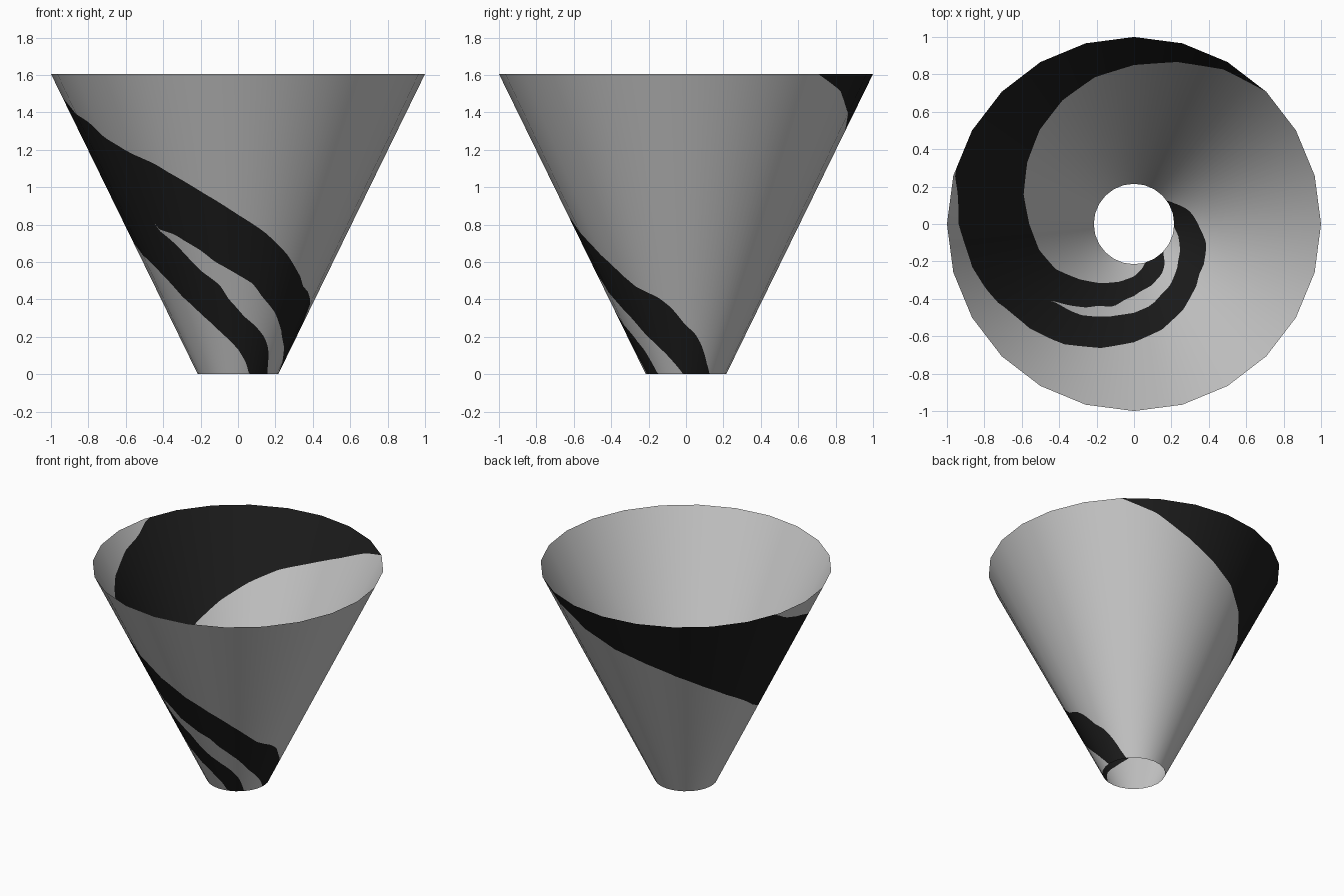
import bpy, math
from mathutils import Vector

if "Cube" in bpy.data.objects:
    bpy.data.objects.remove(bpy.data.objects["Cube"])

SIDES, SUB = 24, 6            # 24 flat sides, each cut into narrow columns
R0, R1, H = 0.215, 1.0, 1.605


def material(name, c):
    m = bpy.data.materials.new(name)
    m.diffuse_color = (c, c, c, 1)
    m.use_nodes = True
    m.node_tree.nodes["Principled BSDF"].inputs["Base Color"].default_value = m.diffuse_color
    return m


# Edges of the painted spiral as (angle in degrees, cone radius), running
# counter-clockwise from the rim down to the small opening
lower = [(45, 1), (58.6, .96), (74, .90), (90, .85), (104, .815), (117, .774),
         (134.5, .714), (150, .659), (164, .614), (180, .56), (196.7, .522),
         (209.7, .484), (224, .42), (237, .375), (251.6, .33), (270, .28),
         (280, .245), (286, R0)]
split_low = [(224, .593), (231.6, .56), (245.6, .485), (257, .45), (263, .411),
             (274.7, .367), (287, .338), (296.6, .313), (306, .279),
             (310, .254), (316, R0)]
split_high = [(224, .595), (234, .58), (248, .539), (256, .509), (270, .475),
              (280, .452), (288, .418), (303, .372), (319, .313),
              (334, .274), (356, R0)]
upper = [(45, 1), (163, 1), (171, .96), (183, .93), (193, .90), (203.5, .872),
         (212, .83), (221, .80), (234, .765), (254, .69), (270, .632),
         (283, .59), (298, .535), (311, .485), (322, .445), (339, .415),
         (347, .393), (359, .345), (369, .32), (377, .289), (388, .24),
         (396, R0)]


def sample(curve, a):
    """Height fraction (0 bottom, 1 rim) of an edge at angle a."""
    r = curve[-1][1]
    for (a0, r0), (a1, r1) in zip(curve, curve[1:]):
        if a <= a1:
            r = r0 + (r1 - r0) * max(0, a - a0) / (a1 - a0)
            break
    return min(1, max(0, (r - R0) / (R1 - R0)))


verts, index = [], {}


def vertex(a, t):
    """Point on the 24-sided cone, shared where edges meet."""
    step = 2 * math.pi / SIDES
    ar = math.radians(a)
    off = ar % step - step / 2 if abs(ar % step - step) > 1e-6 else -step / 2
    r = (R0 + (R1 - R0) * t) * math.cos(step / 2) / math.cos(off)
    p = (r * math.cos(ar), r * math.sin(ar), H * t)
    key = tuple(round(c, 4) for c in p)
    if key not in index:
        index[key] = len(verts)
        verts.append(p)
    return index[key]


def column(a):
    lo, hi = sample(lower, a), sample(upper, a)
    if a < 224:                       # stripe is still one piece
        s0 = s1 = (lo + hi) / 2
    else:                             # stripe is forked in two
        s0, s1 = sample(split_low, a), sample(split_high, a)
    levels = [0, lo, s0, s1, hi, 1]
    for i in range(1, 6):
        levels[i] = max(levels[i], levels[i - 1])
    return [vertex(a, t) for t in levels]


# Cone wall: rows alternate plain, stripe, plain, stripe, plain
faces, slots = [], []
count = SIDES * SUB
cols = [column(45 + 360 * i / count) for i in range(count + 1)]
for c0, c1 in zip(cols, cols[1:]):
    for row in range(5):
        f = list(dict.fromkeys((c0[row], c1[row], c1[row + 1], c0[row + 1])))
        if len(f) > 2:
            faces.append(f)
            slots.append(row % 2)

mesh = bpy.data.meshes.new("cone_wall")
mesh.from_pydata(verts, [], faces)
mesh.materials.append(material("light grey", 0.6))
mesh.materials.append(material("black stripe", 0.012))
for poly, s in zip(mesh.polygons, slots):
    poly.material_index = s
    poly.use_smooth = True
mesh.update()

# Smooth shading around the cone
slope = -(R1 - R0) / H
normals = []
for v in mesh.vertices:
    d = Vector((v.co.x, v.co.y, 0)).normalized()
    normals.append(Vector((d.x, d.y, slope)).normalized())
mesh.normals_split_custom_set_from_vertices(normals)

wall = bpy.data.objects.new("cone_wall", mesh)
bpy.context.collection.objects.link(wall)
